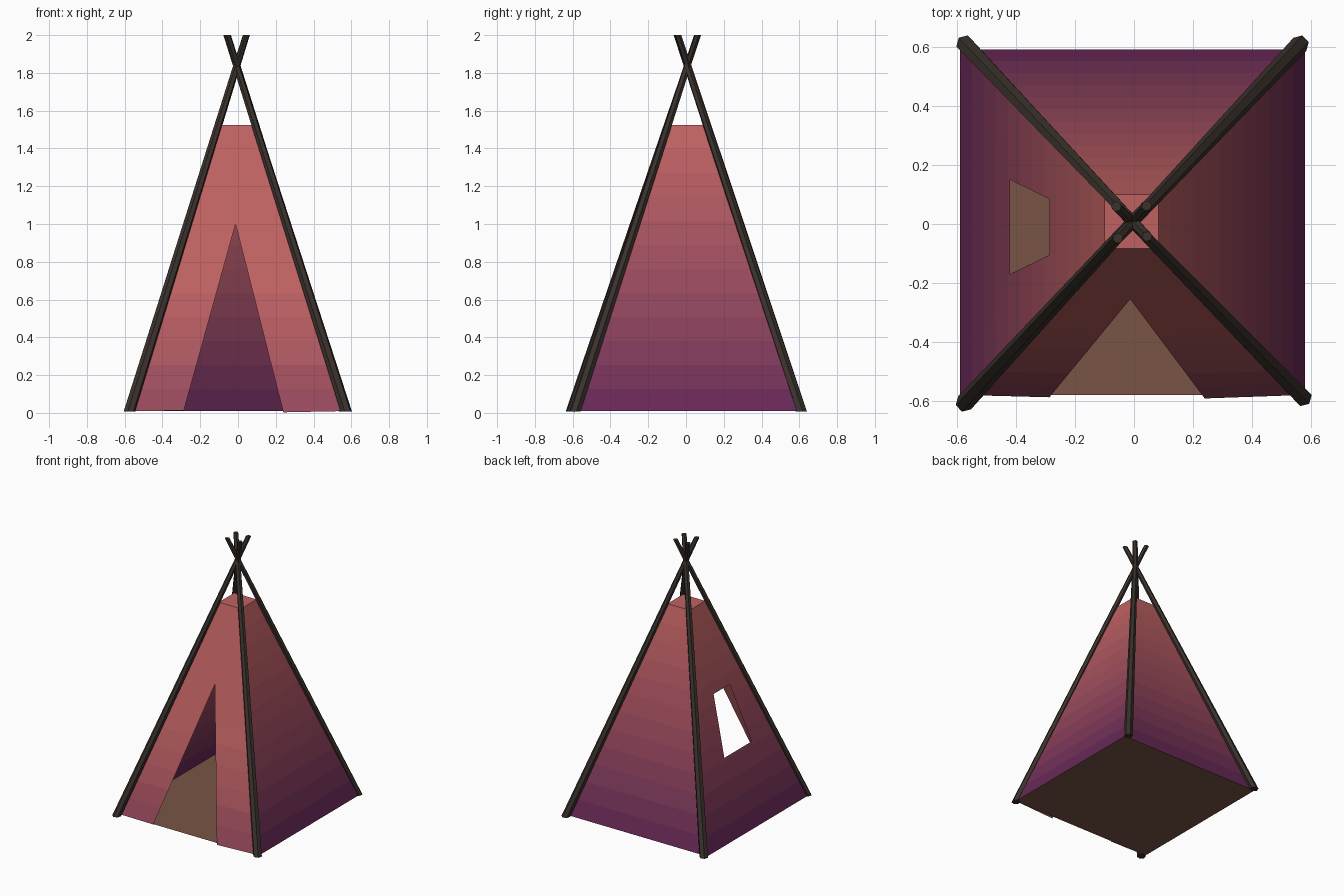
import bpy, bmesh
from math import cos, sin, tau
from mathutils import Vector

if "Cube" in bpy.data.objects:
    bpy.data.objects.remove(bpy.data.objects["Cube"])


def material(name, rgb):
    m = bpy.data.materials.new(name)
    m.diffuse_color = (*rgb, 1)
    m.use_nodes = True
    m.node_tree.nodes["Principled BSDF"].inputs["Base Color"].default_value = m.diffuse_color
    return m


def finish(name, bm, mats):
    me = bpy.data.meshes.new(name)
    bm.to_mesh(me)
    bm.free()
    for m in mats:
        me.materials.append(m)
    ob = bpy.data.objects.new(name, me)
    bpy.context.collection.objects.link(ob)
    return ob


# Cloth colours fade from purple at the hem to coral at the top
BANDS = 12
LOW, HIGH = Vector((0.14, 0.022, 0.095)), Vector((0.52, 0.12, 0.12))
cloth_mats = [material(f"cloth_{i}", LOW.lerp(HIGH, i / (BANDS - 1))) for i in range(BANDS)]
wood = material("wood", (0.042, 0.031, 0.025))
mat_brown = material("floor_brown", (0.19, 0.09, 0.06))

Z0, Z1 = 0.01, 1.525
bottom = [(-0.59, -0.58, Z0), (0.58, -0.58, Z0), (0.58, 0.592, Z0), (-0.59, 0.592, Z0)]
top = [(-0.1, -0.083, Z1), (0.083, -0.083, Z1), (0.083, 0.1, Z1), (-0.1, 0.1, Z1)]

# Cloth: four walls and cap, with a door in front and a window on the left
bm = bmesh.new()
bl, br, kr, kl = [bm.verts.new(p) for p in bottom]
tl, tr, ur, ul = [bm.verts.new(p) for p in top]
apex = bm.verts.new((-0.013, -0.255, 1.0))
door_l = bm.verts.new((-0.287, -0.588, 0.012))
door_r = bm.verts.new((0.24, -0.592, 0.003))
window = [bm.verts.new(p) for p in
          [(-0.421, 0.15, 0.53), (-0.421, -0.17, 0.53), (-0.287, -0.105, 0.945), (-0.287, 0.085, 0.945)]]
front = [(bl, door_l, apex, tl), (door_r, br, tr, apex), (apex, tr, tl)]
sides = [(br, kr, ur, tr), (kr, kl, ul, ur), (tl, tr, ur, ul)]
outer = [kl, bl, tl, ul]
for i in range(4):
    j = (i + 1) % 4
    sides.append((outer[i], outer[j], window[j], window[i]))
for f in front + sides:
    bm.faces.new(f)
for i in range(1, BANDS):
    bmesh.ops.bisect_plane(bm, geom=bm.verts[:] + bm.edges[:] + bm.faces[:],
                           plane_co=(0, 0, Z1 * i / BANDS), plane_no=(0, 0, 1))
for f in bm.faces:
    c = f.calc_center_bounds()
    t = c.z / Z1
    if f.normal.y < -0.5:
        t = min(1, 0.4 + t * 1.3)
    f.material_index = min(BANDS - 1, int(t * BANDS))
finish("tent_cloth", bm, cloth_mats)

# Floor mat
bm = bmesh.new()
bm.faces.new([bm.verts.new(p) for p in bottom])
finish("floor_mat", bm, [mat_brown])

# Tapered six-sided poles, crossing above the cloth
poles = {
    "front_left_pole": ((-0.575, -0.607), (0.043, 0.062)),
    "front_right_pole": ((0.573, -0.588), (-0.06, 0.06)),
    "back_right_pole": ((0.563, 0.61), (-0.055, -0.048)),
    "back_left_pole": ((-0.573, 0.61), (0.045, -0.042)),
}
for name, ends in poles.items():
    bm = bmesh.new()
    rings = []
    for (x, y), z, r in zip(ends, (0.008, 2.0), (0.031, 0.018)):
        rings.append([bm.verts.new((x + r * cos(k * tau / 6 + 0.25), y + r * sin(k * tau / 6 + 0.25), z))
                      for k in range(6)])
    lo, hi = rings
    for k in range(6):
        n = (k + 1) % 6
        bm.faces.new((lo[k], lo[n], hi[n], hi[k]))
    bm.faces.new(lo[::-1])
    bm.faces.new(hi)
    finish(name, bm, [wood])
